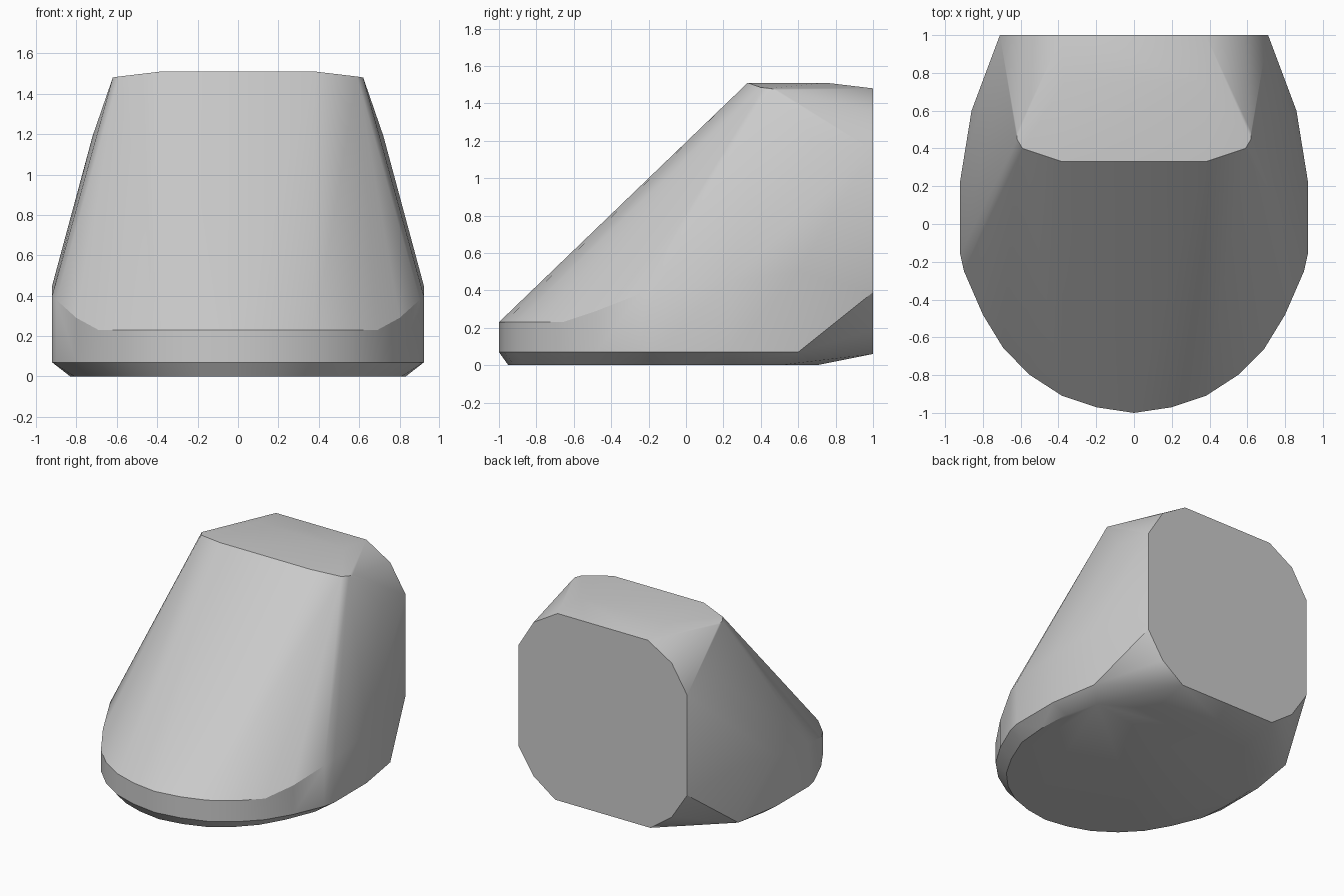
import bpy, bmesh, math

cube = bpy.data.objects.get("Cube")
if cube:
    bpy.data.objects.remove(cube, do_unlink=True)

grey = bpy.data.materials.new("plain_grey")
grey.use_nodes = True
colour = (0.6, 0.6, 0.6, 1.0)
grey.diffuse_color = colour
grey.node_tree.nodes["Principled BSDF"].inputs["Base Color"].default_value = colour

# Right half of the rounded toe, seen from above: x, y and upper rim height
toe = [(0, -1, .23), (.2, -.97, .23), (.38, -.91, .23), (.55, -.8, .23),
       (.69, -.66, .23), (.8, -.48, .29), (.9, -.25, .38)]

points = []
for x, y, rim in toe:
    points += [(x, y, rim), (x, y, .07), (x * .9, y * .95, 0)]

# Widest part of the sides
points += [(.92, -.16, .07), (.92, -.16, .4), (.92, .23, .07), (.92, .23, .45),
           (.86, .6, .07), (.86, .6, .5), (.72, .7, 1.19)]
# Rear of the sole
points += [(.83, 0, 0), (.82, .25, 0), (.75, .5, 0), (.4, .7, 0)]
# Cut-off top
points += [(.38, .33, 1.51), (.37, .75, 1.51), (.59, .4, 1.485), (.62, .45, 1.48),
           (.62, .49, 1.47)]
# Flat back with clipped corners
points += [(.38, 1, 1.48), (.58, 1, 1.36), (.71, 1, 1.15),
           (.71, 1, .39), (.58, 1, .19), (.4, 1, .06)]

# Wrap a convex skin around the mirrored points
bm = bmesh.new()
for x, y, z in points:
    for side in ((1, -1) if x else (1,)):
        bm.verts.new((x * side, y, z))
hull = bmesh.ops.convex_hull(bm, input=bm.verts[:])
loose = {v for v in hull["geom_interior"] + hull["geom_unused"]
         if isinstance(v, bmesh.types.BMVert) and not v.link_faces}
bmesh.ops.delete(bm, geom=list(loose), context="VERTS")
bmesh.ops.dissolve_limit(bm, angle_limit=math.radians(1),
                         verts=bm.verts[:], edges=bm.edges[:])
bmesh.ops.recalc_face_normals(bm, faces=bm.faces[:])

mesh = bpy.data.meshes.new("sloped_body")
bm.to_mesh(mesh)
bm.free()
mesh.materials.append(grey)
body = bpy.data.objects.new("sloped_body", mesh)
bpy.context.collection.objects.link(body)

bpy.ops.object.select_all(action="DESELECT")
body.select_set(True)
bpy.context.view_layer.objects.active = body
bpy.ops.object.shade_smooth_by_angle(angle=math.radians(30))
